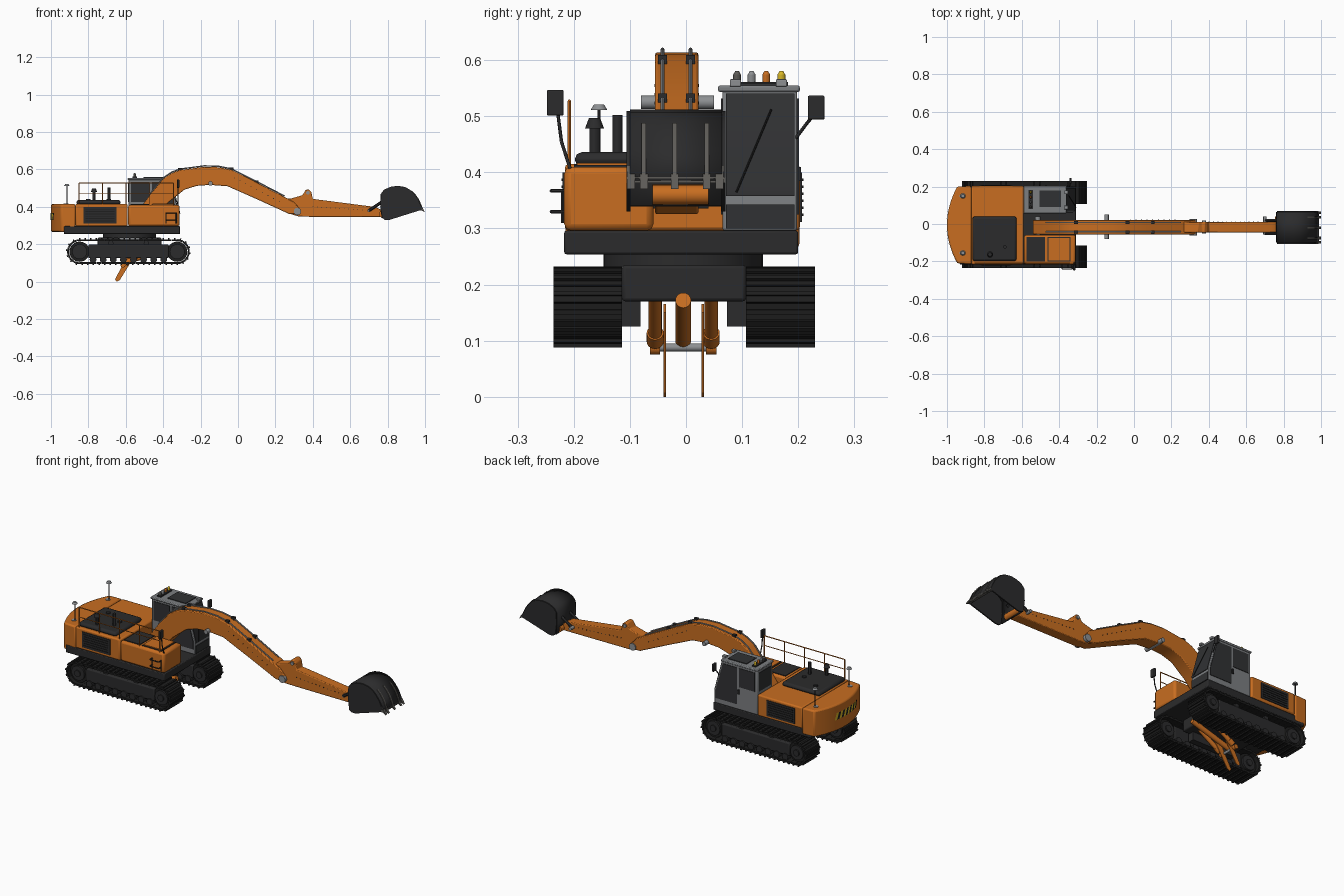
import bpy, bmesh, math
from mathutils import Vector

if "Cube" in bpy.data.objects:
    bpy.data.objects.remove(bpy.data.objects["Cube"])


def mat(name, r, g, b):
    m = bpy.data.materials.new(name)
    m.use_nodes = True
    m.diffuse_color = (r, g, b, 1)
    m.node_tree.nodes["Principled BSDF"].inputs["Base Color"].default_value = (r, g, b, 1)
    return m


ORANGE = mat("orange paint", .58, .155, .015)
DARK = mat("dark paint", .024, .024, .025)
TRACK = mat("track rubber", .013, .013, .013)
GREY = mat("cab grey", .2, .21, .22)
GLASS = mat("dark glass", .03, .031, .033)
STEEL = mat("light steel", .27, .28, .29)
TOOTH = mat("worn steel", .11, .105, .095)
YELLOW = mat("warning yellow", .7, .48, .02)


def finish(name, bm, *mats, bevel=0):
    bmesh.ops.recalc_face_normals(bm, faces=bm.faces)
    me = bpy.data.meshes.new(name)
    bm.to_mesh(me)
    bm.free()
    for m in mats:
        me.materials.append(m)
    me.shade_smooth()
    me.set_sharp_from_angle(angle=math.radians(30))
    ob = bpy.data.objects.new(name, me)
    bpy.context.scene.collection.objects.link(ob)
    if bevel:
        mod = ob.modifiers.new("Bevel", 'BEVEL')
        mod.width, mod.segments, mod.limit_method = bevel, 2, 'ANGLE'
    return ob


def extrude(name, pts, vec, m, bevel=0):
    bm = bmesh.new()
    face = bm.faces.new([bm.verts.new(p) for p in pts])
    new = bmesh.ops.extrude_face_region(bm, geom=[face])["geom"]
    bmesh.ops.translate(bm, vec=vec, verts=[v for v in new if isinstance(v, bmesh.types.BMVert)])
    return finish(name, bm, m, bevel=bevel)


def side(name, pts, y0, y1, m, bevel=0):
    return extrude(name, [(x, y0, z) for x, z in pts], (0, y1 - y0, 0), m, bevel)


def box(name, x0, x1, y0, y1, z0, z1, m, bevel=0):
    return side(name, [(x0, z0), (x1, z0), (x1, z1), (x0, z1)], y0, y1, m, bevel)


def tube(name, pts, r, m, r2=None, n=12):
    bm = bmesh.new()
    for a, b in zip(pts, pts[1:]):
        a, b = Vector(a), Vector(b)
        new = bmesh.ops.create_cone(bm, cap_ends=True, segments=n, radius1=r,
                                    radius2=r if r2 is None else r2, depth=(b - a).length)["verts"]
        bmesh.ops.rotate(bm, verts=new, matrix=Vector((0, 0, 1)).rotation_difference(b - a).to_matrix())
        bmesh.ops.translate(bm, verts=new, vec=(a + b) / 2)
    return finish(name, bm, m)


def pin(name, x, z, y0, y1, r, m, n=20):
    return tube(name, [(x, y0, z), (x, y1, z)], r, m, n=n)


# Tracks: shoes spaced round a loop, wheels, frame and rollers
XB, XF, ZC, R = -.847, -.325, .16, .062


def loop_point(s):
    straight, arc = XF - XB, math.pi * R
    if s < straight:
        return XB + s, ZC + R, math.pi / 2
    s -= straight
    if s < arc:
        a = math.pi / 2 - s / R
        return XF + R * math.cos(a), ZC + R * math.sin(a), a
    s -= arc
    if s < straight:
        return XF - s, ZC - R, -math.pi / 2
    a = -math.pi / 2 - (s - straight) / R
    return XB + R * math.cos(a), ZC + R * math.sin(a), a


def track(label, y0, y1):
    bm = bmesh.new()
    total, count = 2 * (XF - XB) + 2 * math.pi * R, 48
    for i in range(count):
        x, z, a = loop_point(total * i / count)
        out, along = Vector((math.cos(a), 0, math.sin(a))), Vector((-math.sin(a), 0, math.cos(a)))
        for half, low, high in ((.0145, -.006, .004), (.004, .003, .0105)):
            vs = bmesh.ops.create_cube(bm, size=1)["verts"]
            for v in vs:
                p = Vector((x, 0, z)) + along * v.co.x * 2 * half
                p += out * (low + (v.co.z + .5) * (high - low))
                p.y = y0 if v.co.y < 0 else y1
                v.co = p
    finish(label + "_track_shoes", bm, TRACK)
    c = (y0 + y1) / 2
    box(label + "_track_frame", -.8, -.37, c - .045, c + .045, .125, .198, DARK, .006)
    for part, x in (("sprocket", XB), ("idler", XF)):
        pin(f"{label}_{part}", x, ZC, c - .04, c + .04, .054, TRACK, 28)
        pin(f"{label}_{part}_rim", x, ZC, c - .05, c + .05, .04, DARK, 28)
        pin(f"{label}_{part}_hub", x, ZC, c - .057, c + .057, .018, DARK)
    for i in range(8):
        pin(f"{label}_lower_roller", -.775 + i * .054, .118, c - .052, c + .052, .018, DARK)
    for x in (-.68, -.49):
        pin(f"{label}_upper_roller", x, .205, c - .04, c + .04, .014, DARK)


track("right", -.236, -.114)
track("left", .107, .23)

# Undercarriage and turntable
box("cross_frame", -.75, -.41, -.114, .107, .17, .235, DARK, .006)
for y in (-.098, .09):
    box("frame_gusset", -.72, -.45, y - .017, y + .017, .125, .18, DARK)
tube("turntable", [(-.58, -.005, .232), (-.58, -.005, .262)], .142, DARK, n=40)
tube("swing_ring", [(-.58, -.005, .225), (-.58, -.005, .245)], .12, STEEL, n=40)

# Hydraulic rams and link plates beneath the frame
tube("centre_ram", [(-.38, -.005, .172), (-.62, -.005, .1)], .014, ORANGE, n=20)
pin("ram_cross_pin", -.615, .088, -.06, .052, .007, STEEL)
for y in (-.055, .045):
    tube("lower_ram", [(-.47, y, .18), (-.6, y, .098)], .012, ORANGE, n=20)
    tube("lower_ram_collar", [(-.575, y, .114), (-.6, y, .098)], .015, ORANGE, n=20)
    pin("lower_ram_eye", -.615, .088, y - .009, y + .009, .013, ORANGE)
for y in (-.038, .03):
    side("link_plate", [(-.658, .012), (-.648, 0), (-.632, .008), (-.545, .15), (-.575, .165)],
         y - .002, y + .002, ORANGE)

# Upper structure
box("deck", -.93, -.31, -.217, .2, .254, .296, DARK, .004)


def rear(y):
    return -1 + 1.3 * (y + .005) ** 2


arc = [.2 - .41 * i / 16 for i in range(17)]
extrude("counterweight", [(-.87, -.215, .266)] + [(-.87, .203, .266)] + [(rear(y), y, .266) for y in arc],
        (0, 0, .149), ORANGE, .008)
box("engine_housing", -.869, -.59, -.216, .203, .296, .415, ORANGE, .007)
box("tool_box", -.588, -.312, -.217, -.058, .296, .41, ORANGE, .012)
box("hood", -.864, -.628, -.198, .04, .41, .436, DARK, .012)
pin_top = [(-.69, -.075), (-.80, -.02)]
for x, y in pin_top:
    tube("hood_cap", [(x, y, .43), (x, y, .442)], .012, DARK)
box("step_plate", -.575, -.475, -.2, -.07, .408, .414, DARK)
box("tank_cover_rim", -.463, -.34, -.2, -.07, .408, .413, DARK)
box("tank_cover", -.457, -.346, -.194, -.076, .41, .417, ORANGE)
for s, y in ((-1, -.217), (1, .204)):
    box("vent_panel", -.825, -.65, y - .003, y + .003, .312, .4, DARK)
    for i in range(6):
        box("vent_slat", -.815, -.66, y + s * .003 - .002, y + s * .003 + .002,
            .322 + i * .0125, .327 + i * .0125, TRACK)

# Hazard stripes on the curved rear
bm = bmesh.new()
for i in range(12):
    y = .085 - .0165 * i
    quad = [(y, .33), (y - .0165, .33), (y - .0305, .368), (y - .014, .368)]
    f = bm.faces.new([bm.verts.new((rear(u) - .003, u, v)) for u, v in quad])
    f.material_index = i % 2
finish("hazard_stripes", bm, YELLOW, TRACK)

# Exhaust, intake and rear marker posts
tube("intake_pipe", [(-.77, -.163, .43), (-.77, -.163, .48)], .009, DARK)
tube("intake_bowl", [(-.77, -.163, .478), (-.77, -.163, .497)], .017, DARK, r2=.01)
tube("exhaust", [(-.69, -.122, .43), (-.69, -.122, .502)], .009, DARK)
for y in (-.155, .15):
    tube("marker_post", [(-.915, y, .41), (-.915, y, .512)], .003, DARK)
    tube("marker_cap", [(-.915, y, .511), (-.915, y, .521)], .015, STEEL, r2=.009, n=16)
    tube("lifting_eye", [(-.92, y, .41), (-.92, y, .418)], .013, STEEL)

# Handrail and side steps
Y = -.208
tube("handrail", [(-.85, Y, .41), (-.85, Y, .527), (-.345, Y, .527), (-.345, Y, .405)], .0028, ORANGE)
tube("handrail_middle", [(-.85, Y, .472), (-.345, Y, .472)], .0022, ORANGE)
for i in range(1, 4):
    tube("handrail_post", [(-.85 + .126 * i, Y, .41), (-.85 + .126 * i, Y, .527)], .0025, ORANGE)
for z in (.33, .367):
    tube("side_step", [(-.385, -.215, z), (-.385, -.24, z), (-.33, -.24, z), (-.33, -.215, z)], .003, DARK)
for x in (-.385, -.33):
    tube("step_side_bar", [(x, -.22, .31), (x, -.22, .37)], .003, DARK)

# Cab
side("cab_shell", [(-.586, .296), (-.586, .548), (-.365, .548), (-.317, .37), (-.317, .296)], .065, .198, GREY, .004)
box("cab_roof", -.59, -.36, .057, .203, .543, .555, GREY, .004)
box("roof_hatch", -.505, -.39, .09, .18, .552, .559, GLASS)
side("windscreen", [(-.32, .358), (-.366, .541), (-.36, .541), (-.313, .368), (-.313, .358)], .071, .193, GLASS)
box("lower_windscreen", -.32, -.313, .071, .193, .3, .343, GLASS)
tube("wiper", [(-.31, .09, .365), (-.349, .152, .512)], .0018, TRACK, n=6)
box("rear_window", -.589, -.58, .08, .185, .425, .53, GLASS)
for y in (.065, .198):
    side("door_glass", [(-.46, .325), (-.46, .532), (-.371, .532), (-.326, .37), (-.326, .325)],
         y - .003, y + .003, GLASS)
    box("rear_side_glass", -.572, -.472, y - .003, y + .003, .425, .532, GLASS)
box("door_handle", -.475, -.465, .198, .205, .385, .41, DARK)
for y in (.088, .17):
    box("work_light", -.372, -.352, y - .01, y + .01, .553, .566, STEEL, .002)
box("beacon_bar", -.565, -.54, .08, .182, .553, .561, DARK)
for y, m in ((.091, TOOTH), (.117, STEEL), (.143, ORANGE), (.17, YELLOW)):
    tube("beacon", [(-.553, y, .558), (-.553, y, .574)], .007, m)
    tube("beacon_tip", [(-.553, y, .574), (-.553, y, .581)], .007, m, r2=.003)

# Mirrors
tube("right_mirror_arm", [(-.32, -.206, .405), (-.32, -.222, .455), (-.32, -.229, .51)], .003, DARK)
box("right_mirror", -.326, -.314, -.248, -.218, .501, .547, DARK, .003)
tube("left_mirror_arm", [(-.345, .195, .46), (-.342, .215, .487), (-.34, .23, .505)], .003, DARK)
box("left_mirror", -.346, -.334, .217, .247, .494, .537, DARK, .003)

# Boom with pipes along its back
top = [(-.54, .37), (-.47, .465), (-.4, .55), (-.355, .58), (-.31, .597), (-.18, .614),
       (-.1, .611), (-.035, .598), (.1, .53), (.25, .452)]
under = [(.3, .425), (.335, .385), (.325, .36), (.275, .361), (.1, .441), (-.056, .51), (-.15, .517),
         (-.22, .512), (-.286, .492), (-.37, .425), (-.44, .345), (-.5, .325), (-.54, .34)]
side("boom", top + under, -.055, .022, ORANGE, .004)
for y in (-.042, .008):
    tube("boom_pipe", [(x, y, z + .005) for x, z in top[1:]], .0035, STEEL, n=8)
    for x, z in (top[4], top[7], top[8]):
        box("pipe_clamp", x - .01, x + .01, y - .008, y + .008, z - .006, z + .011, DARK)
pin("boom_middle_pin", -.147, .525, -.08, .05, .012, STEEL)
pin("boom_foot_pin", -.515, .35, -.07, .04, .014, STEEL)
pin("boom_tip_pin", .318, .375, -.062, .028, .02, STEEL)
for i in range(9):
    pin("boom_bolt", -.02 + .03 * i, .555 - .0158 * i, -.0565, .0235, .0025, DARK, 8)

# Stick
side("stick", [(.235, .44), (.285, .445), (.345, .462), (.362, .49), (.378, .494), (.392, .48), (.4, .442),
               (.735, .399), (.762, .385), (.77, .36), (.757, .345), (.33, .347), (.285, .36), (.25, .395)],
     -.045, .012, ORANGE, .004)
pin("stick_lug_pin", .374, .475, -.052, .018, .01, STEEL)
pin("link_pin", .7, .38, -.055, .04, .009, STEEL)
pin("bucket_hinge", .772, .36, -.06, .04, .018, ORANGE)
for i in range(12):
    pin("stick_bolt", .4 + .024 * i, .4 - .0015 * i, -.0465, .0135, .0025, DARK, 8)
for y in (-.052, .02):
    tube("bucket_link", [(.7, y, .38), (.775, y, .43)], .008, DARK)

# Bucket: open-bottomed shell, cheeks, ribs and teeth
curve = [(.772, .34), (.764, .4), (.766, .466), (.782, .488), (.815, .503), (.853, .509), (.89, .503),
         (.917, .489), (.94, .466), (.96, .438), (.985, .385)]
bm = bmesh.new()
rows = [[bm.verts.new((x, y, z)) for x, z in curve] for y in (-.1, .064)]
for i in range(len(curve) - 1):
    bm.faces.new([rows[0][i], rows[0][i + 1], rows[1][i + 1], rows[1][i]])
shell = finish("bucket_shell", bm, DARK)
solid = shell.modifiers.new("Thickness", 'SOLIDIFY')
solid.thickness, solid.offset = .007, 0
for y in (-.106, .063):
    side("bucket_cheek", curve + [(.81, .33), (.785, .33)], y, y + .007, DARK)
box("bucket_lip", .972, .987, -.106, .07, .381, .392, TOOTH)
for y in (-.098, -.075, -.02, .037, .06):
    side("bucket_tooth", [(.962, .412), (.972, .412), (.99, .388), (1, .37), (.978, .382)],
         y - .007, y + .007, TOOTH)
for y in (-.075, -.02, .037):
    side("bucket_rib", [(.924, .478), (.928, .488), (.948, .468), (.968, .44), (.99, .388), (.975, .39)],
         y - .004, y + .004, TOOTH)
